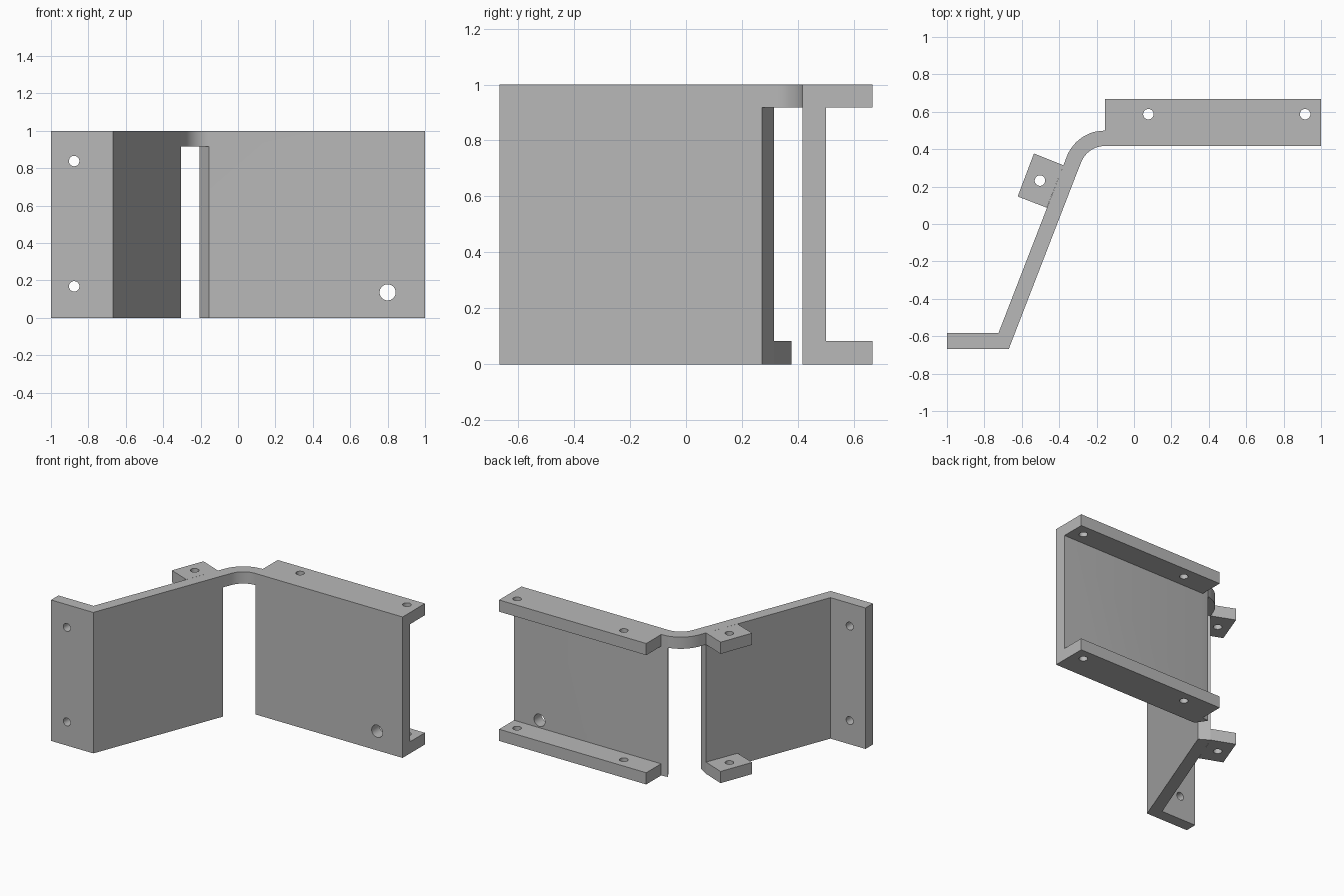
import bpy
import bmesh
import math
from mathutils import Matrix, Vector

if "Cube" in bpy.data.objects:
    bpy.data.objects.remove(bpy.data.objects["Cube"], do_unlink=True)

T = 0.083          # sheet thickness
TOP = 1.0
HOLE = 0.028

steel = bpy.data.materials.new("plain_grey")
steel.use_nodes = True
grey = (0.48, 0.48, 0.48, 1)
steel.diffuse_color = grey
steel.node_tree.nodes["Principled BSDF"].inputs["Base Color"].default_value = grey


def add_object(name, bm):
    bmesh.ops.recalc_face_normals(bm, faces=bm.faces)
    mesh = bpy.data.meshes.new(name)
    bm.to_mesh(mesh)
    bm.free()
    mesh.materials.append(steel)
    obj = bpy.data.objects.new(name, mesh)
    bpy.context.collection.objects.link(obj)
    return obj


def prism(name, plan, z0, z1):
    """Extrude a plan outline from z0 to z1."""
    bm = bmesh.new()
    face = bm.faces.new([bm.verts.new((x, y, z0)) for x, y in plan])
    out = bmesh.ops.extrude_face_region(bm, geom=[face])
    verts = [v for v in out["geom"] if isinstance(v, bmesh.types.BMVert)]
    bmesh.ops.translate(bm, verts=verts, vec=(0, 0, z1 - z0))
    return add_object(name, bm)


def drill(name, centre, radius, depth, along_y=False):
    bm = bmesh.new()
    turn = Matrix.Rotation(math.pi / 2, 4, "X") if along_y else Matrix()
    bmesh.ops.create_cone(bm, cap_ends=True, segments=32, radius1=radius, radius2=radius,
                          depth=depth, matrix=Matrix.Translation(centre) @ turn)
    return add_object(name, bm)


def combine(target, tools, operation):
    """Apply one boolean per tool, then discard the tools."""
    for tool in tools:
        tool.hide_render = True
        mod = target.modifiers.new("join", "BOOLEAN")
        mod.operation = operation
        mod.solver = "EXACT"
        mod.object = tool
    graph = bpy.context.evaluated_depsgraph_get()
    graph.update()
    mesh = bpy.data.meshes.new_from_object(target.evaluated_get(graph))
    target.modifiers.clear()
    target.data = mesh
    for tool in tools:
        bpy.data.objects.remove(tool, do_unlink=True)


# Straight panel with a mitred end, and the slanted wall with its mounting lip
wall_end_in, wall_end_out = (-0.306, 0.271), (-0.377, 0.314)
web_end_in, web_end_out = (-0.155, 0.417), (-0.205, 0.494)
bracket = prism("bent_bracket", [web_end_in, (1, 0.417), (1, 0.5), (-0.155, 0.5), web_end_out],
                0, TOP)
wall = prism("slanted_wall", [(-1, -0.667), (-0.669, -0.667), wall_end_in, wall_end_out,
                              (-0.725, -0.584), (-1, -0.584)], 0, TOP)

# Curved bridge joining the two walls along the top
centre, sweep, steps = Vector((-0.155, 0.28)), math.radians(68.8), 16


def arc(radius, start, end):
    angles = [start + (end - start) * i / steps for i in range(steps + 1)]
    return [(centre.x - radius * math.sin(a), centre.y + radius * math.cos(a)) for a in angles]


inner = arc(0.137, sweep, 0)
outer = arc(0.22, math.asin(0.05 / 0.22), sweep)
bridge = prism("curved_bridge", [wall_end_in] + inner + outer + [wall_end_out], TOP - T, TOP)

# Top and bottom flanges on the panel, and tabs on the slanted wall
parts = [wall, bridge]
for z in (0, TOP - T):
    parts.append(prism("panel_flange", [(-0.155, 0.5), (1, 0.5), (1, 0.667), (-0.155, 0.667)],
                       z, z + T))
    parts.append(prism("wall_tab", [(-0.466, 0.087), wall_end_out, (-0.535, 0.377),
                                    (-0.622, 0.147)], z, z + T))
combine(bracket, parts, "UNION")

# Bolt holes
holes = []
for z in (T / 2, TOP - T / 2):
    for x, y in ((0.077, 0.587), (0.915, 0.587), (-0.503, 0.232)):
        holes.append(drill("flange_hole", (x, y, z), HOLE, T * 2))
for z in (0.168, 0.838):
    holes.append(drill("lip_hole", (-0.876, -0.625, z), HOLE, T * 2, True))
holes.append(drill("panel_hole", (0.8, 0.459, 0.136), 0.043, T * 2, True))
combine(bracket, holes, "DIFFERENCE")

# Merge coplanar faces and smooth only the curved surfaces
bm = bmesh.new()
bm.from_mesh(bracket.data)
bmesh.ops.remove_doubles(bm, verts=bm.verts, dist=0.0001)
bmesh.ops.dissolve_limit(bm, angle_limit=math.radians(0.5), verts=bm.verts, edges=bm.edges)
bm.to_mesh(bracket.data)
bm.free()
bracket.name = "bent_bracket"
bpy.ops.object.select_all(action="DESELECT")
bracket.select_set(True)
bpy.context.view_layer.objects.active = bracket
bpy.ops.object.shade_smooth_by_angle(angle=math.radians(20))
